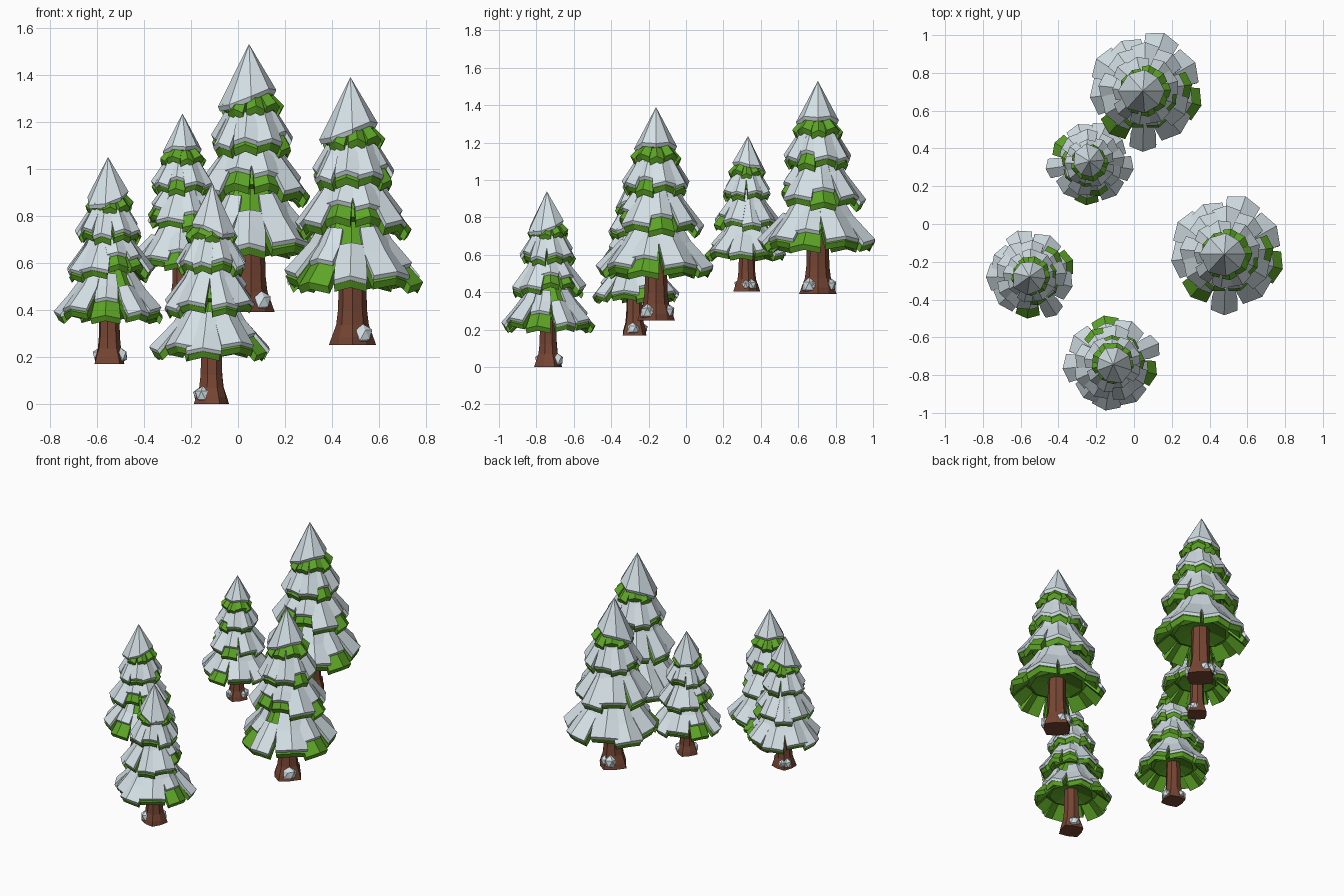
import bpy, bmesh, math, random
from mathutils import Vector

if "Cube" in bpy.data.objects:
    bpy.data.objects.remove(bpy.data.objects["Cube"])

random.seed(7)


def material(name, rgb):
    m = bpy.data.materials.new(name)
    m.diffuse_color = (*rgb, 1)
    m.use_nodes = True
    m.node_tree.nodes["Principled BSDF"].inputs["Base Color"].default_value = m.diffuse_color
    return m


SNOW = material("snow", (0.66, 0.75, 0.79))
GREEN = material("needle green", (0.11, 0.38, 0.02))
BROWN = material("bark brown", (0.18, 0.06, 0.033))


def polar(r, a, z):
    return Vector((r * math.cos(a), r * math.sin(a), z))


def finish(bm, name, mat):
    bmesh.ops.recalc_face_normals(bm, faces=bm.faces)
    me = bpy.data.meshes.new(name)
    bm.to_mesh(me)
    bm.free()
    me.materials.append(mat)
    return me


def lathe(bm, rings, n, wobble=0.0):
    """Stack of n-sided rings (radius, height) closed at both ends."""
    loops = []
    for k, (r, z) in enumerate(rings):
        loops.append([bm.verts.new(polar(r * (1 + wobble * (-1) ** i / (k + 1)),
                                         math.tau * i / n, z)) for i in range(n)])
    for lo, hi in zip(loops, loops[1:]):
        for i in range(n):
            j = (i + 1) % n
            bm.faces.new((lo[i], lo[j], hi[j], hi[i]))
    bm.faces.new(loops[0])
    bm.faces.new(loops[-1])


def along(profile, v):
    """Point on a three-point (radius, height) profile, v = 0 top to 1 rim."""
    (r0, z0), (r1, z1) = profile[:2] if v < 0.5 else profile[1:]
    t = v * 2 if v < 0.5 else v * 2 - 1
    return r0 + (r1 - r0) * t, z0 + (z1 - z0) * t


def shingle(bm, profile, angle, half, v0, v1, low, high, reach, lift):
    """Thick bent plate along the tier profile; low and high are the offsets
    of its two sides at the top, middle and rim."""
    layers = []
    for offs in (low, high):
        grid = []
        for k in range(3):
            v = v0 + (v1 - v0) * k / 2
            r, z = along(profile, v)
            width = half * (1.0, 1.0, 0.82)[k]
            row = []
            for u in (-1, 0, 1):
                rr = r * (1 + (reach - 1) * v) * (1 - 0.06 * abs(u)) + 0.4 * offs[k]
                zz = z + 0.8 * offs[k] + lift * v - 0.016 * abs(u) * v
                row.append(bm.verts.new(polar(rr, angle + u * width, zz)))
            grid.append(row)
        layers.append(grid)
    lo, hi = layers
    for g in layers:
        for k in range(2):
            for c in range(2):
                bm.faces.new((g[k][c], g[k][c + 1], g[k + 1][c + 1], g[k + 1][c]))
    for c in range(2):
        for k in (0, 2):
            bm.faces.new((lo[k][c], lo[k][c + 1], hi[k][c + 1], hi[k][c]))
    for k in range(2):
        for c in (0, 2):
            bm.faces.new((lo[k][c], lo[k + 1][c], hi[k + 1][c], hi[k][c]))


# Tiers of a tree of height 1: profile, start angle, snow reach per branch,
# and the raised short branches at the front
TIERS = [
    ([(.070, .50), (.150, .365), (.262, .240)], -90,
     (1, .97, .78, .98, 1, 1, 1, .97, .72), ()),
    ([(.060, .68), (.112, .565), (.212, .432)], -70,
     (.86, 1, .8, 1, 1, 1, .97, 1, .8), (0, 8)),
    ([(.048, .82), (.088, .73), (.155, .622)], -100,
     (.95, 1, .8, 1, .97, 1, 1, .95, 1), ()),
    ([(.030, .89), (.066, .825), (.120, .765)], -80, (0,) * 9, ()),
]
UNDER = (-.03, -.062, -.034)          # chunky undersides of the branches

needles, snow = bmesh.new(), bmesh.new()
for tier, (profile, start, cover, raised) in enumerate(TIERS):
    # inner core with a hollow underside
    (rt, zt), (rm, zm), (rr, zr) = profile
    lathe(needles, [(rr * .18, zr + .06), (rr * .55, zr + .03),
                    (rr * .68, zr + .045), (rm * .92, zm - .008), (rt, zt)], 9)
    for i, end in enumerate(cover):
        a = math.radians(start + 40 * i + random.uniform(-5, 5))
        reach = (1.01 if i % 2 == 0 else 0.96) + random.uniform(-.03, .02)
        reach += .04 * max(0, math.cos(a))
        lift = (0.0 if i % 2 == 0 else 0.016) + random.uniform(-.006, .006)
        if i in raised:
            reach, lift = .86, .05
        half = math.radians(21.5 + 4 * (i % 2))
        if tier == 0 and i == 0:
            reach, half = 1.04, half * .8      # long narrow front branch
        shingle(needles, profile, a, half, 0, 1, UNDER, (0, 0, 0), reach, lift)
        if end:
            # bare needles near the trunk, most at the front
            s = math.sin(a)
            v0 = 0.5 if s < -0.9 else 0.28 if s < -0.6 else 0.1
            if tier == 0 and math.cos(a) < -.3 and s > 0:
                v0 = .36
            shingle(snow, profile, a, half * random.uniform(.94, 1.1), v0, end,
                    (.001,) * 3, (.021,) * 3, reach + .01, lift)

# Pointed snow cap with a ragged rim, longer on one side
N = 8
apex = snow.verts.new((-.008, 0, 1))
base = snow.verts.new((0, 0, .90))
rim, under = [], []
for i in range(N):
    a = math.tau * i / N
    far = .104 + .015 * math.cos(a - math.radians(195)) + random.uniform(-.006, .006)
    z = 1.01 - 1.95 * far + random.uniform(-.01, .01)
    rim.append(snow.verts.new(polar(far, a, z)))
    under.append(snow.verts.new(polar(far - .008, a, z - .018)))
for i in range(N):
    j = (i + 1) % N
    snow.faces.new((rim[i], rim[j], apex))
    snow.faces.new((under[i], under[j], rim[j], rim[i]))
    snow.faces.new((under[j], under[i], base))

# Trunk with a flared, knobbly foot
trunk = bmesh.new()
lathe(trunk, [(.080, 0), (.074, .03), (.059, .075), (.053, .13), (.050, .24),
              (.045, .5)], 8, .10)

# Snow lumps resting on the roots
lumps = bmesh.new()
for deg, size in ((-46, .039), (-22, .022), (76, .030), (110, .038)):
    new = bmesh.ops.create_icosphere(lumps, subdivisions=1, radius=size)["verts"]
    centre = polar(.056, math.radians(deg), .038)
    for v in new:
        v.co *= random.uniform(.85, 1.05)
        v.co.z *= 1.15
        v.co += centre
        v.co.z = max(v.co.z, .004)

PARTS = [("trunk", finish(trunk, "trunk", BROWN)),
         ("branches", finish(needles, "branches", GREEN)),
         ("branch_snow", finish(snow, "branch_snow", SNOW)),
         ("root_snow", finish(lumps, "root_snow", SNOW))]

# Grove: x, y, base height, tree height, turn in degrees
GROVE = [(-.547, -.275, .17, .88, 35),
         (-.113, -.737, .00, .94, 115),
         (-.235, .325, .405, .83, -80),
         (.056, .705, .39, 1.14, 0),
         (.487, -.16, .25, 1.14, 0)]
for n, (x, y, z, h, turn) in enumerate(GROVE, 1):
    for name, me in PARTS:
        ob = bpy.data.objects.new(f"tree_{n}_{name}", me)
        ob.location = (x, y, z)
        ob.scale = (h, h, h)
        ob.rotation_euler.z = math.radians(turn)
        bpy.context.collection.objects.link(ob)
